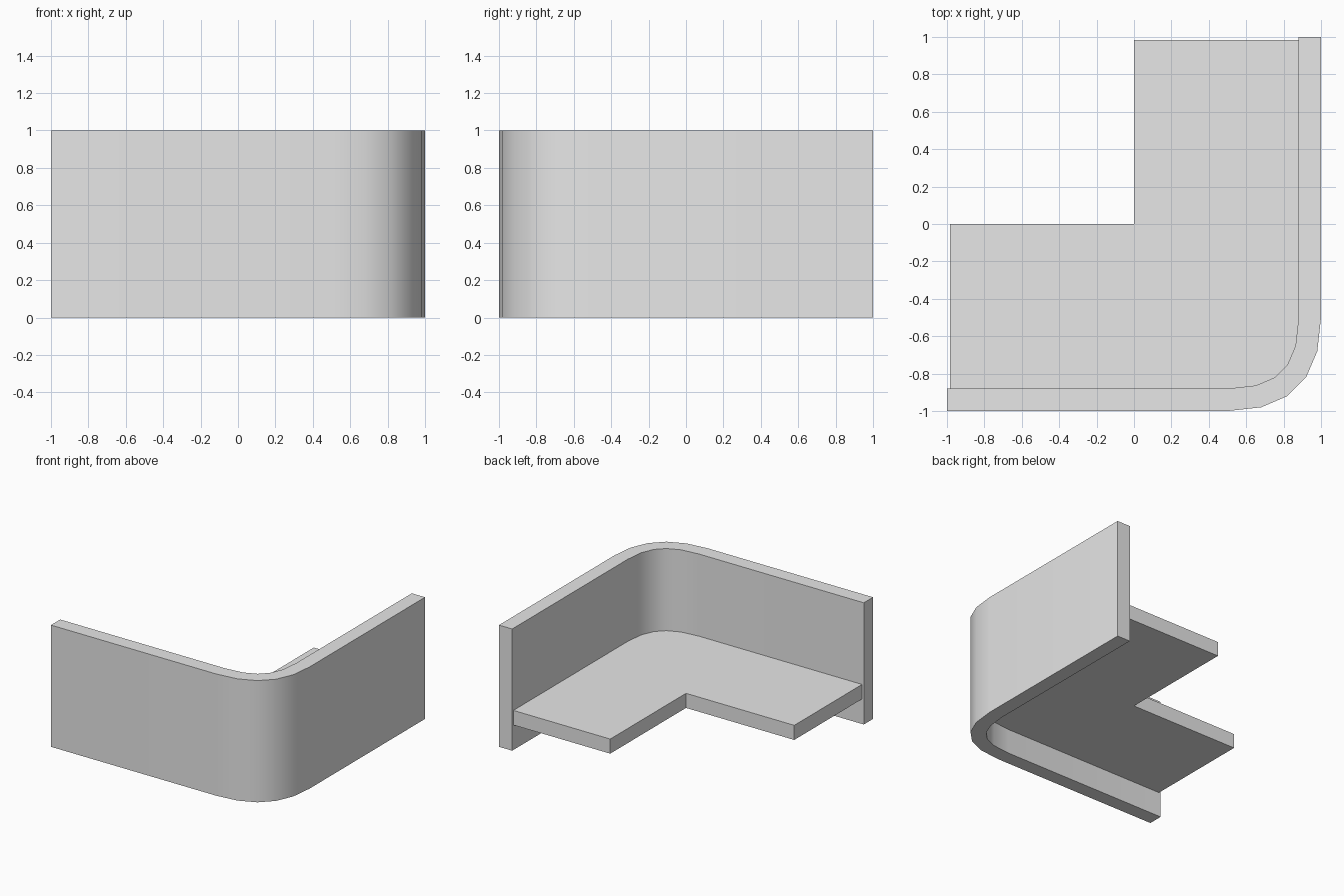
import bpy, bmesh, math
from mathutils import Vector

cube = bpy.data.objects.get("Cube")
if cube:
    bpy.data.objects.remove(cube, do_unlink=True)

THICK = 0.12          # wall and seat thickness
SEAT_Z = 0.205        # underside of seat
INSET = 0.984         # seat ends stop just short of the wall ends

grey = bpy.data.materials.new("light grey")
grey.use_nodes = True
grey.diffuse_color = (0.8, 0.8, 0.8, 1)
grey.node_tree.nodes["Principled BSDF"].inputs["Base Color"].default_value = (0.8, 0.8, 0.8, 1)


def corner_path(offset, end, steps=5):
    """Line along the front and right side with a rounded corner, moved inwards."""
    a, b, c = Vector((0.5, -1)), Vector((1, -1)), Vector((1, -0.5))
    pts = [Vector((-end, offset - 1))]
    for i in range(steps + 1):
        t = i / steps
        p = a * (1 - t) ** 2 + b * 2 * t * (1 - t) + c * t * t
        d = ((b - a) * (1 - t) + (c - b) * t).normalized()
        pts.append(p + Vector((-d.y, d.x)) * offset)
    pts.append(Vector((1 - offset, end)))
    return pts


def extrude_outline(name, outline, z, height):
    bm = bmesh.new()
    base = bm.faces.new([bm.verts.new((p.x, p.y, z)) for p in outline])
    top = bmesh.ops.extrude_face_region(bm, geom=[base])["geom"]
    bmesh.ops.translate(bm, vec=(0, 0, height),
                        verts=[v for v in top if isinstance(v, bmesh.types.BMVert)])
    bmesh.ops.recalc_face_normals(bm, faces=bm.faces)
    mesh = bpy.data.meshes.new(name)
    bm.to_mesh(mesh)
    bm.free()
    mesh.materials.append(grey)
    obj = bpy.data.objects.new(name, mesh)
    bpy.context.collection.objects.link(obj)
    bpy.ops.object.select_all(action='DESELECT')
    obj.select_set(True)
    bpy.context.view_layer.objects.active = obj
    bpy.ops.object.shade_smooth_by_angle(angle=math.radians(30))
    return obj


# Tall curved backrest wall
extrude_outline("back_wall", corner_path(0, 1) + corner_path(THICK, 1)[::-1], 0, 1)

# L-shaped seat slab fitted to the inside of the wall
inner = [Vector((0, INSET)), Vector((0, 0)), Vector((-INSET, 0))]
extrude_outline("seat", corner_path(THICK, INSET) + inner, SEAT_Z, THICK)
